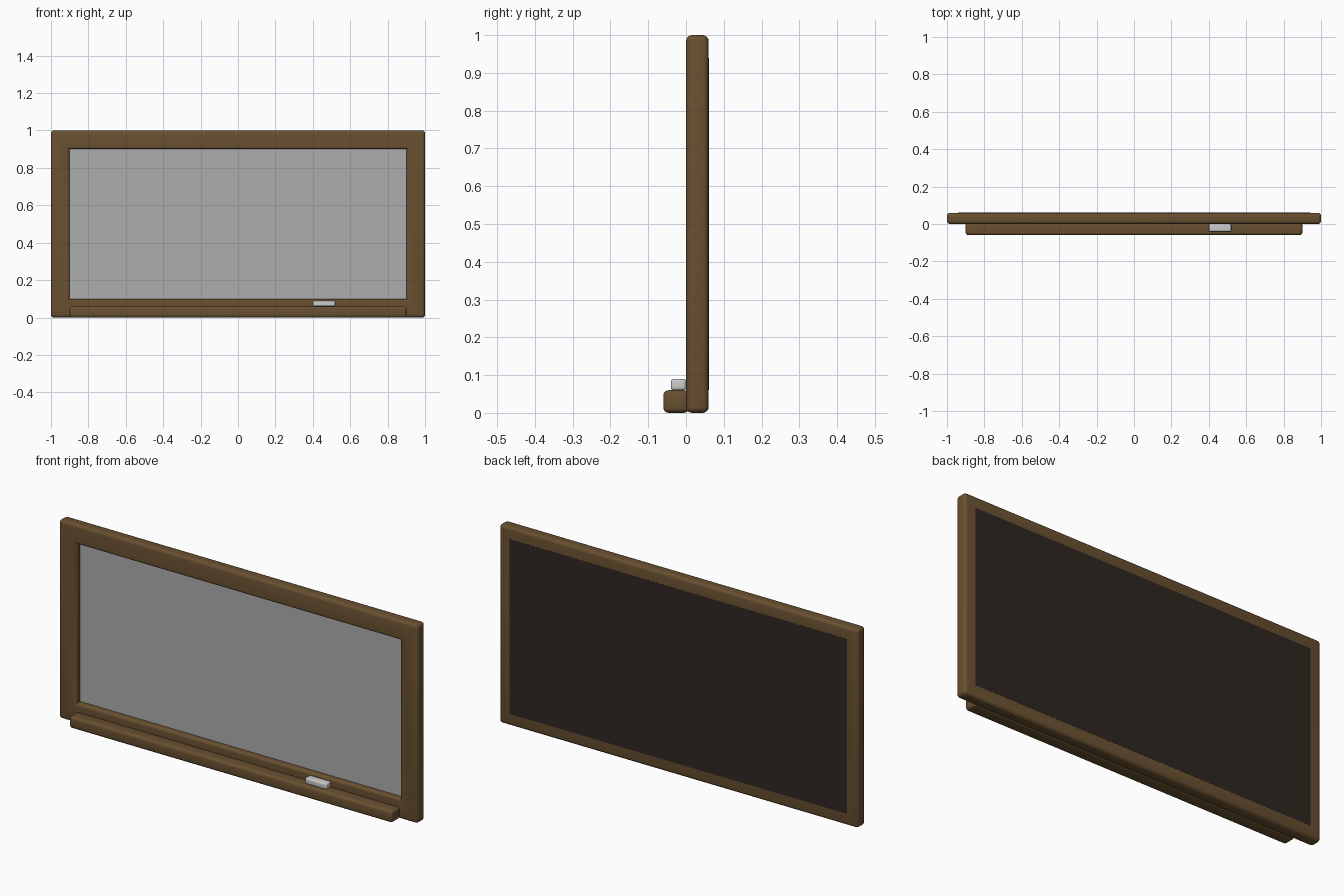
import bpy, bmesh
from mathutils import Vector

if "Cube" in bpy.data.objects:
    bpy.data.objects.remove(bpy.data.objects["Cube"])


def material(name, rgb):
    m = bpy.data.materials.new(name)
    m.diffuse_color = (*rgb, 1)
    m.use_nodes = True
    m.node_tree.nodes["Principled BSDF"].inputs["Base Color"].default_value = m.diffuse_color
    return m


WOOD = material("wood", (0.14, 0.08, 0.03))
BACK = material("dark_back", (0.028, 0.02, 0.016))
SLATE = material("writing_surface", (0.42, 0.42, 0.42))


def finish(name, bm, mats):
    bmesh.ops.recalc_face_normals(bm, faces=bm.faces)
    me = bpy.data.meshes.new(name)
    bm.to_mesh(me)
    bm.free()
    for m in mats:
        me.materials.append(m)
    ob = bpy.data.objects.new(name, me)
    bpy.context.collection.objects.link(ob)
    bpy.ops.object.select_all(action='DESELECT')
    ob.select_set(True)
    bpy.context.view_layer.objects.active = ob
    bpy.ops.object.shade_smooth_by_angle()
    return ob


def round_edges(bm, edges, width):
    bmesh.ops.bevel(bm, geom=edges, offset=width, segments=4,
                    profile=0.5, affect='EDGES', clamp_overlap=True)


def box(name, lo, hi, width=0, mats=()):
    lo, hi = Vector(lo), Vector(hi)
    bm = bmesh.new()
    bmesh.ops.create_cube(bm, size=1)
    bmesh.ops.scale(bm, vec=hi - lo, verts=bm.verts)
    bmesh.ops.translate(bm, vec=(lo + hi) / 2, verts=bm.verts)
    if width:
        round_edges(bm, bm.edges[:], width)
    return finish(name, bm, mats)


# Wooden frame: one rectangular ring, rounded except at the inner corners
def rect(bm, hx, hz, y):
    return [bm.verts.new((sx * hx, y, 0.5 + sz * hz))
            for sx, sz in ((-1, -1), (1, -1), (1, 1), (-1, 1))]


bm = bmesh.new()
loops = [rect(bm, 1, 0.5, 0), rect(bm, 0.9, 0.4, 0),
         rect(bm, 0.9, 0.4, 0.06), rect(bm, 1, 0.5, 0.06)]
for k in range(4):
    a, b = loops[k], loops[(k + 1) % 4]
    for i in range(4):
        j = (i + 1) % 4
        bm.faces.new((a[i], a[j], b[j], b[i]))
bmesh.ops.recalc_face_normals(bm, faces=bm.faces)
sharp = [e for e in bm.edges if e.is_convex and e.calc_face_angle() > 0.5]
round_edges(bm, sharp, 0.016)
finish("frame", bm, [WOOD])

# Board: grey writing side, dark back just proud of the frame
board = box("board", (-0.94, 0.03, 0.06), (0.94, 0.0605, 0.94), mats=[BACK, SLATE])
for f in board.data.polygons:
    f.material_index = 1 if f.normal.y < -0.5 else 0

# Ledge along the bottom and the chalk lying on it
box("chalk_tray", (-0.9, -0.06, 0), (0.9, 0.008, 0.06), 0.014, [WOOD])
box("chalk", (0.4, -0.04, 0.06), (0.52, 0, 0.09), 0.007)
